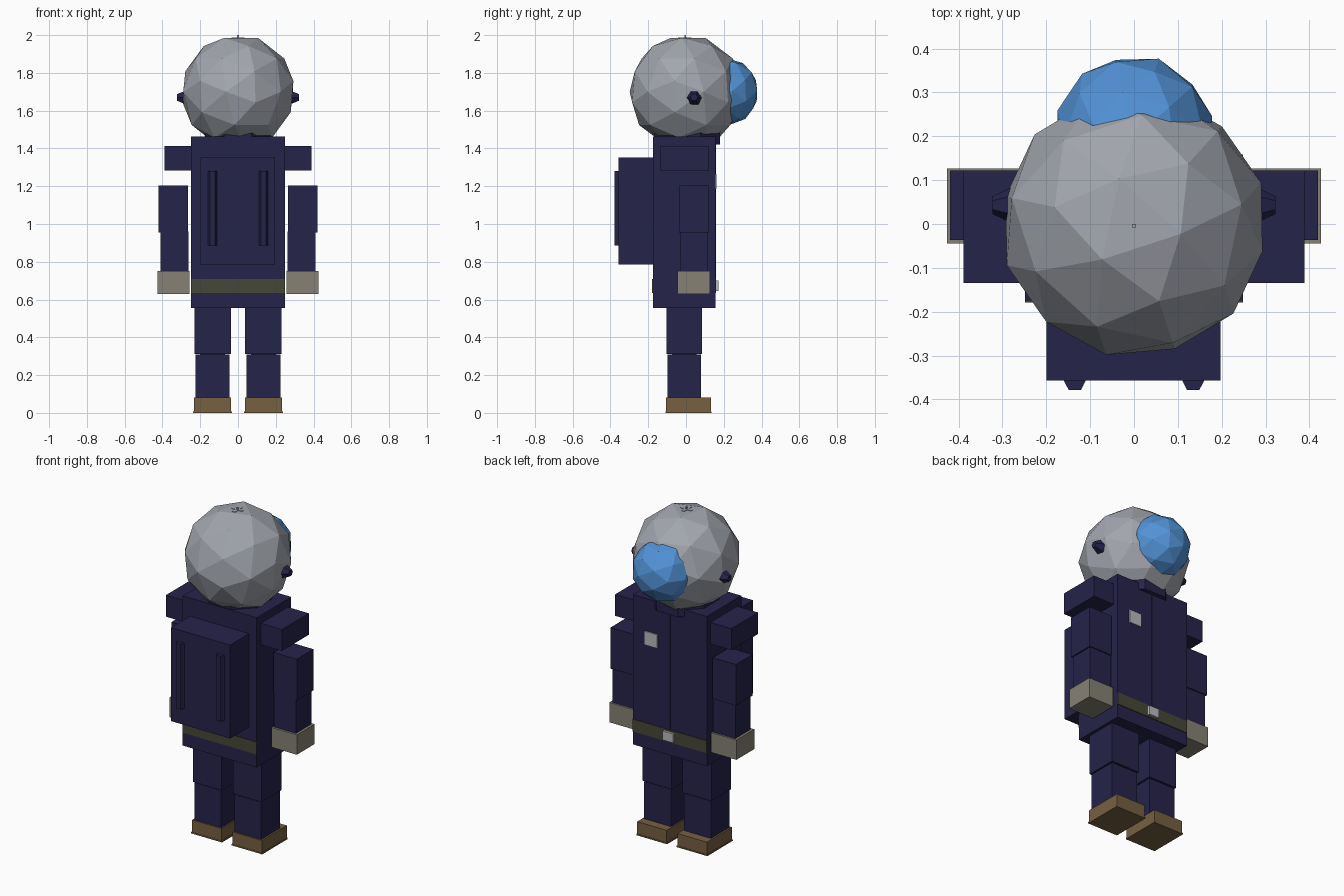
import bpy, bmesh, math
from mathutils import Vector, Matrix

if "Cube" in bpy.data.objects:
    bpy.data.objects.remove(bpy.data.objects["Cube"])


def material(name, rgb):
    m = bpy.data.materials.new(name)
    m.diffuse_color = (*rgb, 1)
    m.use_nodes = True
    m.node_tree.nodes["Principled BSDF"].inputs["Base Color"].default_value = m.diffuse_color
    return m


NAVY = material("navy_cloth", (0.019, 0.017, 0.068))
GREY = material("helmet_grey", (0.36, 0.38, 0.42))
BLUE = material("visor_blue", (0.085, 0.29, 0.68))
OLIVE = material("belt_olive", (0.062, 0.062, 0.038))
BEIGE = material("glove_beige", (0.24, 0.22, 0.175))
BROWN = material("boot_brown", (0.18, 0.115, 0.052))
LIGHT = material("badge_light_grey", (0.48, 0.49, 0.51))


def finish(bm, name, mat):
    bmesh.ops.recalc_face_normals(bm, faces=bm.faces)
    me = bpy.data.meshes.new(name)
    bm.to_mesh(me)
    bm.free()
    me.materials.append(mat)
    ob = bpy.data.objects.new(name, me)
    bpy.context.collection.objects.link(ob)
    return ob


def box(name, mat, xs, ys, zs, outer=1.0):
    """Box from min/max pairs; outer scales the -y face inward for bevelled bars."""
    bm = bmesh.new()
    bmesh.ops.create_cube(bm, size=1)
    cx = sum(xs) / 2
    for v in bm.verts:
        x = xs[v.co.x > 0]
        if v.co.y < 0:
            x = cx + (x - cx) * outer
        v.co = (x, ys[v.co.y > 0], zs[v.co.z > 0])
    return finish(bm, name, mat)


def pair(name, mat, xs, ys, zs, outer=1.0):
    box(name + "_right", mat, xs, ys, zs, outer)
    box(name + "_left", mat, (-xs[1], -xs[0]), ys, zs, outer)


def faceted_ball(name, mat, radius, centre, up):
    """Low-poly ball with one large facet turned towards a direction."""
    bm = bmesh.new()
    bmesh.ops.create_icosphere(bm, subdivisions=2, radius=radius)
    bm.normal_update()
    face = max(bm.faces, key=lambda f: round(f.calc_area(), 5) * 100 + f.normal.z * 0.001)
    rot = face.normal.rotation_difference(Vector(up)).to_matrix().to_4x4()
    bm.transform(Matrix.Translation(centre) @ rot)
    return finish(bm, name, mat)


def cone(name, mat, sides, r1, r2, depth, matrix):
    bm = bmesh.new()
    bmesh.ops.create_cone(bm, cap_ends=True, segments=sides, radius1=r1,
                          radius2=r2, depth=depth, matrix=matrix)
    return finish(bm, name, mat)


# Helmet, visor and collar
faceted_ball("helmet", GREY, 0.305, (0, 0, 1.70), (0, 0, 1))
faceted_ball("visor", BLUE, 0.183, (0, 0.203, 1.70), (0.1, 0.3, 0.95))
cone("collar", NAVY, 8, 0.19, 0.19, 0.075,
     Matrix.Translation((0, 0.005, 1.458)) @ Matrix.Rotation(math.pi / 8, 4, "Z"))

# Ear pieces: short cones tapering into the helmet sides
for side, label in ((1, "right"), (-1, "left")):
    cone("ear_piece_" + label, NAVY, 6, 0.044, 0.02, 0.05,
         Matrix.Translation((side * 0.298, 0.043, 1.67))
         @ Matrix.Rotation(side * math.pi / 2, 4, "Y"))

# Small crossed fin on top of the helmet
box("top_fin_across", GREY, (-0.035, 0.035), (-0.012, 0.004), (1.984, 1.988))
box("top_fin_along", GREY, (-0.01, 0.01), (-0.042, 0.03), (1.984, 1.988))
box("top_fin_stem", GREY, (-0.004, 0.004), (-0.008, 0.0), (1.96, 2.0))

# Torso with seam, belt strips, buckle and badge
box("torso", NAVY, (-0.248, 0.248), (-0.175, 0.155), (0.555, 1.462))
box("chest_seam", NAVY, (-0.004, 0.004), (0.155, 0.158), (0.71, 1.46))
box("belt_front", OLIVE, (-0.248, 0.248), (-0.179, -0.174), (0.635, 0.71))
box("belt_back", OLIVE, (-0.248, 0.248), (0.154, 0.159), (0.635, 0.71))
box("buckle", LIGHT, (-0.035, 0.035), (0.159, 0.173), (0.645, 0.7))
box("badge", LIGHT, (0.08, 0.165), (0.154, 0.161), (1.185, 1.265))

# Backpack with two bevelled straps
box("backpack", NAVY, (-0.199, 0.197), (-0.357, -0.17), (0.786, 1.352))
pair("backpack_strap", NAVY, (0.11, 0.16), (-0.379, -0.357), (0.885, 1.28), 0.55)

# Shoulders, arms and gloves
pair("shoulder", NAVY, (0.24, 0.389), (-0.135, 0.122), (1.283, 1.413))
pair("upper_arm", NAVY, (0.264, 0.42), (-0.037, 0.122), (0.955, 1.204))
pair("lower_arm", NAVY, (0.263, 0.411), (-0.032, 0.115), (0.745, 0.96))
pair("glove", BEIGE, (0.256, 0.426), (-0.045, 0.126), (0.63, 0.75))

# Legs and boots
pair("upper_leg", NAVY, (0.038, 0.23), (-0.104, 0.086), (0.313, 0.56))
pair("lower_leg", NAVY, (0.044, 0.224), (-0.098, 0.08), (0.075, 0.308))
pair("knee", NAVY, (0.07, 0.2), (-0.075, 0.055), (0.3, 0.32))
pair("boot", BROWN, (0.036, 0.234), (-0.106, 0.133), (0.005, 0.082))
pair("sole", BROWN, (0.032, 0.238), (-0.108, 0.136), (0.0, 0.008))
